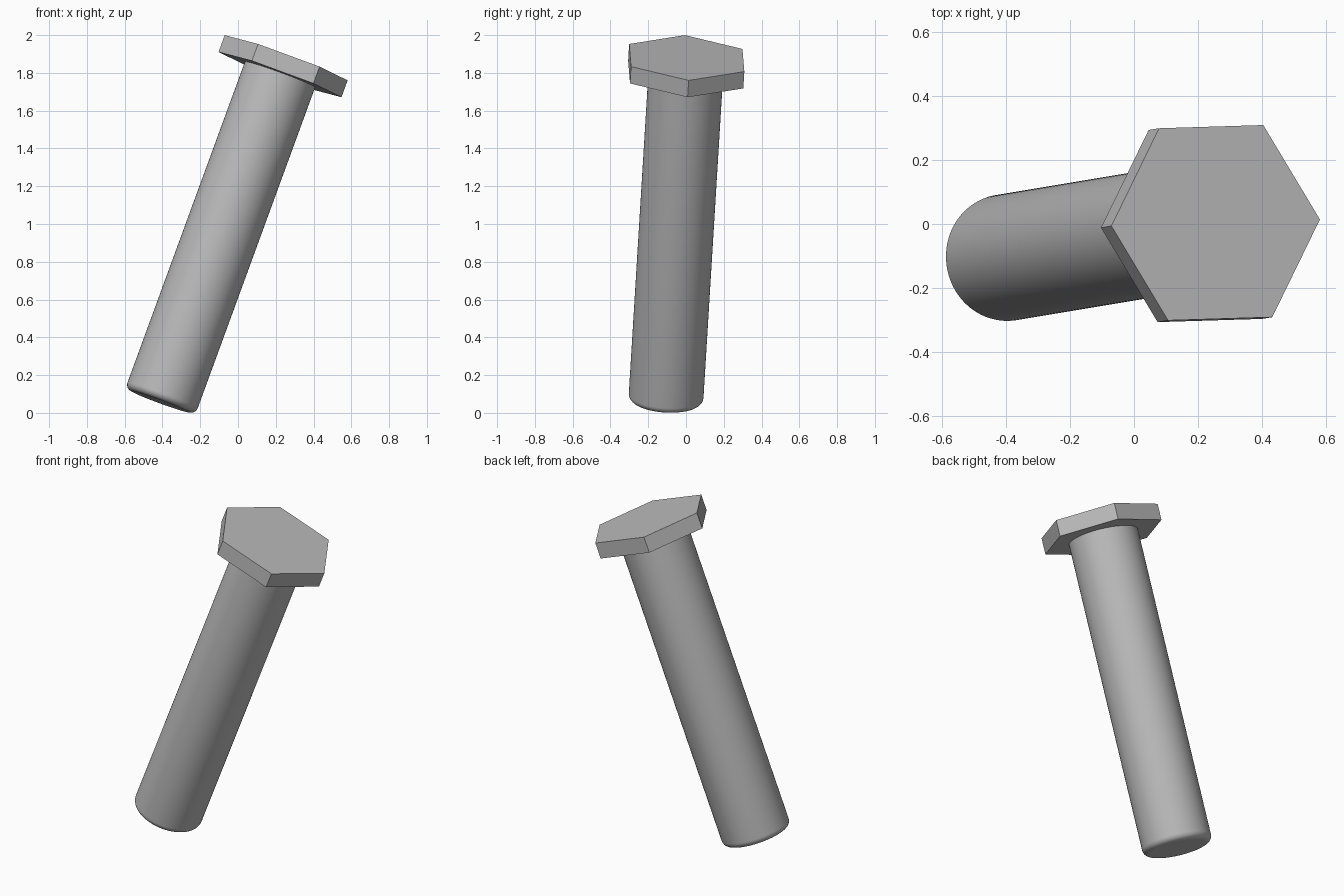
import bpy, bmesh, math
from mathutils import Matrix, Vector

cube = bpy.data.objects.get("Cube")
if cube:
    bpy.data.objects.remove(cube, do_unlink=True)

HEAD_RADIUS, HEAD_THICKNESS = 0.347, 0.095
SHAFT_RADIUS, LENGTH, FILLET = 0.198, 1.942, 0.036

# Tilted frame: origin at the centre of the head's top, z along the bolt, x to a corner
axis = Vector((0.366, 0.061, 1)).normalized()
corner = Vector((0.325, 0.01, -0.12))
corner = (corner - axis * corner.dot(axis)).normalized()
frame = Matrix((corner, axis.cross(corner), axis)).transposed().to_4x4()
frame.translation = (0.255, 0.004, 1.88)

steel = bpy.data.materials.new("steel grey")
steel.use_nodes = True
colour = (0.5, 0.5, 0.5, 1)
steel.diffuse_color = colour
steel.node_tree.nodes["Principled BSDF"].inputs["Base Color"].default_value = colour


def turned(name, profile, sides, smooth):
    """Turn a (radius, z) profile, listed bottom to top, into a capped solid."""
    bm = bmesh.new()
    rings = []
    for r, z in profile:
        angles = [math.tau * i / sides for i in range(sides)]
        rings.append([bm.verts.new((r * math.cos(a), r * math.sin(a), z)) for a in angles])
    for low, high in zip(rings, rings[1:]):
        for i in range(sides):
            j = (i + 1) % sides
            bm.faces.new((low[i], low[j], high[j], high[i])).smooth = smooth
    bm.faces.new(rings[0][::-1])
    bm.faces.new(rings[-1])
    mesh = bpy.data.meshes.new(name)
    bm.to_mesh(mesh)
    bm.free()
    mesh.materials.append(steel)
    obj = bpy.data.objects.new(name, mesh)
    obj.matrix_world = frame
    bpy.context.collection.objects.link(obj)
    return obj


# Hexagonal head
turned("hex_head", [(HEAD_RADIUS, -HEAD_THICKNESS), (HEAD_RADIUS, 0)], 6, False)

# Round shaft with a rounded lower edge, seated slightly inside the head
steps = 6
rounding = []
for k in range(steps + 1):
    a = math.pi / 2 * k / steps
    rounding.append((SHAFT_RADIUS - FILLET + FILLET * math.sin(a),
                     -LENGTH + FILLET - FILLET * math.cos(a)))
turned("shaft", rounding + [(SHAFT_RADIUS, -HEAD_THICKNESS / 2)], 96, True)
